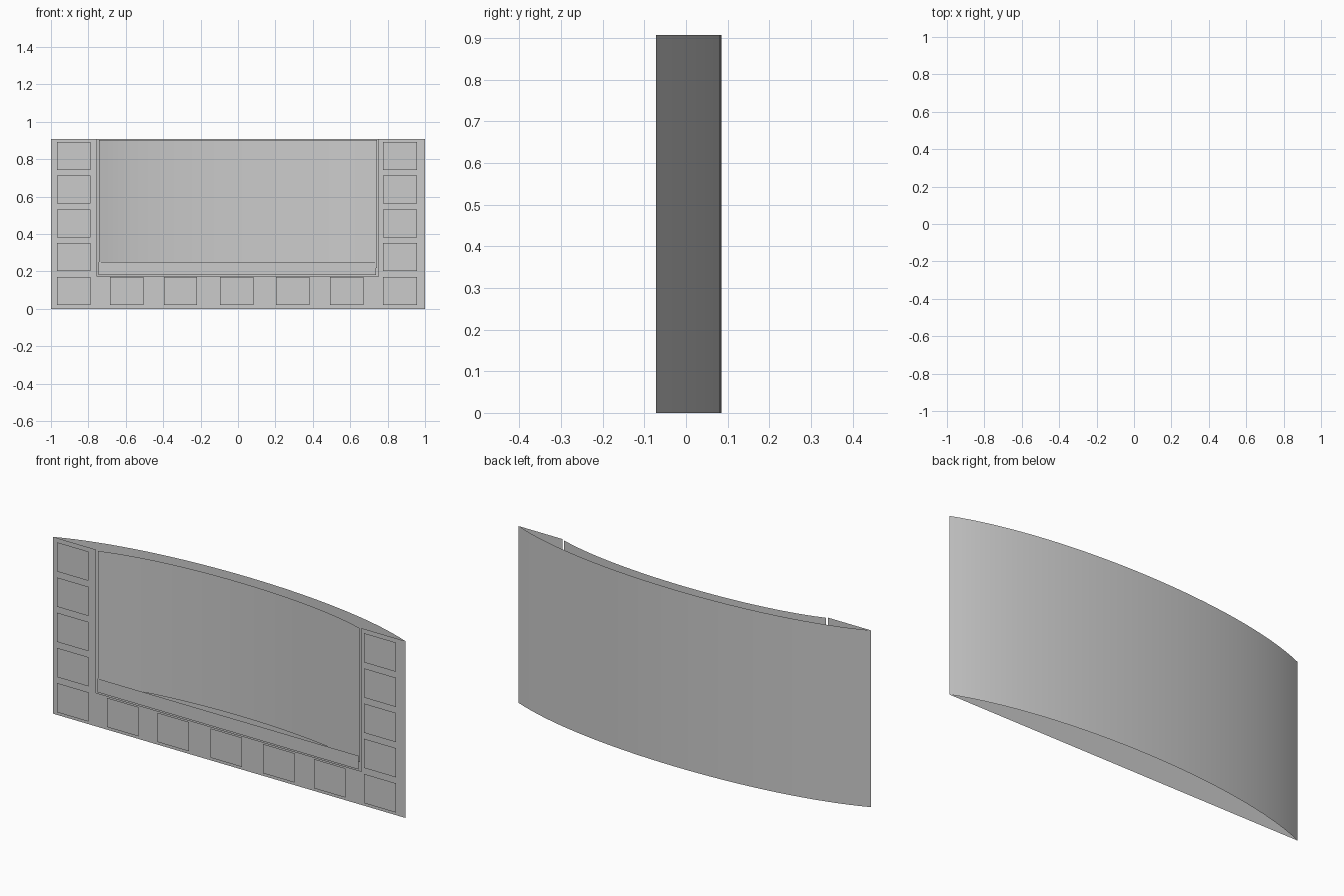
import bpy, bmesh

if "Cube" in bpy.data.objects:
    bpy.data.objects.remove(bpy.data.objects["Cube"])

FRONT = -0.072   # y of the flat front panel
PANEL = -0.0855  # y of the square panels floating just ahead of it
TOP = 0.907


def add_object(name, bm, smooth=False):
    mesh = bpy.data.meshes.new(name)
    bm.to_mesh(mesh)
    bm.free()
    for poly in mesh.polygons:
        poly.use_smooth = smooth
    obj = bpy.data.objects.new(name, mesh)
    bpy.context.collection.objects.link(obj)
    return obj


def flat_shape(name, points, y):
    """Single upright face facing the front, from (x, z) points."""
    bm = bmesh.new()
    bm.faces.new([bm.verts.new((x, y, z)) for x, z in points])
    return add_object(name, bm)


def flat_rect(name, x0, x1, z0, z1, y):
    return flat_shape(name, [(x0, z0), (x1, z0), (x1, z1), (x0, z1)], y)


def curved_sheet(name, x0, x1, y_end, depth, z0, z1, segments, face_back, handle=0.5):
    """Upright sheet along a cubic Bezier bow (handles at +-handle) bulging to the back."""
    half, mid = (x1 - x0) / 2, (x0 + x1) / 2
    bm = bmesh.new()
    columns = []
    for i in range(segments + 1):
        t = i / segments
        s = 1 - t
        x = mid + half * (t**3 - s**3 + 3 * handle * s * t * (t - s))
        y = y_end + 4 * depth * t * s
        columns.append((bm.verts.new((x, y, z0)), bm.verts.new((x, y, z1))))
    for a, b in zip(columns, columns[1:]):
        quad = [a[0], b[0], b[1], a[1]]
        bm.faces.new(quad[::-1] if face_back else quad)
    return add_object(name, bm, smooth=True)


# Curved outer back wall, open at top and bottom
curved_sheet("back_wall", -1, 1, FRONT, 0.1575, 0, TOP, 32, True)

# Flat U-shaped front panel
flat_shape("front_frame", [(-1, 0), (1, 0), (1, TOP), (0.75, TOP), (0.75, 0.172),
                           (-0.755, 0.172), (-0.755, TOP), (-1, TOP)], FRONT)

# Recessed curved screen
curved_sheet("screen", -0.743, 0.744, FRONT, 0.095, 0.217, TOP - 0.004, 24, False)

# Strip across the bottom of the screen
flat_rect("lower_strip", -0.745, 0.737, 0.18, 0.25, -0.0765)

# Square panels down both sides
for row in range(5):
    z = 0.021 + row * 0.1805
    flat_rect("left_panel", -0.968, -0.788, z, z + 0.15, PANEL)
    flat_rect("right_panel", 0.776, 0.956, z, z + 0.15, PANEL)

# Square panels along the bottom
for x in (-0.684, -0.396, -0.096, 0.203, 0.492):
    flat_rect("bottom_panel", x, x + 0.178, 0.021, 0.171, PANEL)
